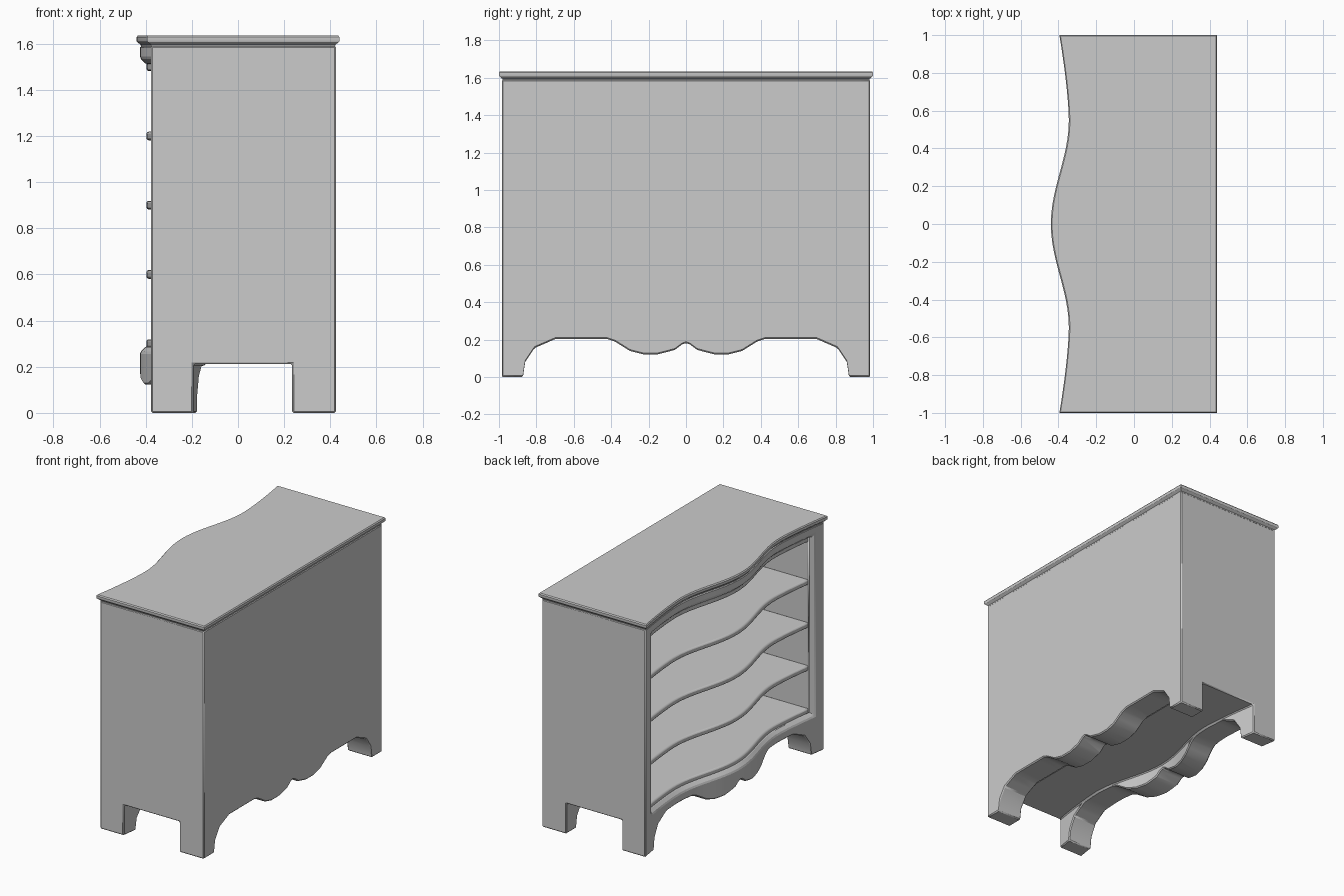
import bpy, bmesh, math

if "Cube" in bpy.data.objects:
    bpy.data.objects.remove(bpy.data.objects["Cube"], do_unlink=True)

grey = bpy.data.materials.new("plain grey")
grey.use_nodes = True
grey.diffuse_color = (0.6, 0.6, 0.6, 1)
grey.node_tree.nodes["Principled BSDF"].inputs["Base Color"].default_value = (0.6, 0.6, 0.6, 1)


def serpentine(y):
    """x of the wavy edge of the top at a given y."""
    a = abs(y)
    if a < 0.55:
        return -0.3925 - 0.0475 * math.cos(math.pi * a / 0.55)
    return -0.345 - 0.05 * ((a - 0.55) / 0.45) ** 1.5


def front(y):
    return serpentine(y) + 0.015


def loft(name, rings):
    """Skin closed rings of equal length and cap both ends."""
    bm = bmesh.new()
    loops = [[bm.verts.new(p) for p in ring] for ring in rings]
    n = len(loops[0])
    for a, b in zip(loops, loops[1:]):
        for i in range(n):
            j = (i + 1) % n
            bm.faces.new((a[i], a[j], b[j], b[i]))
    bm.faces.new(loops[0])
    bm.faces.new(loops[-1])
    bmesh.ops.recalc_face_normals(bm, faces=bm.faces)
    mesh = bpy.data.meshes.new(name)
    bm.to_mesh(mesh)
    bm.free()
    mesh.materials.append(grey)
    obj = bpy.data.objects.new(name, mesh)
    bpy.context.collection.objects.link(obj)
    return obj


def curtain(name, ys, xf, xb, zlo, zhi):
    """Slab running along y whose sides follow functions of y."""
    return loft(name, [[(xf(y), y, zlo(y)), (xb(y), y, zlo(y)),
                        (xb(y), y, zhi(y)), (xf(y), y, zhi(y))] for y in ys])


def const(v):
    return lambda y: v


def spread(w, n=40):
    return [w * (2 * i / n - 1) for i in range(n + 1)]


def activate(obj):
    bpy.ops.object.select_all(action='DESELECT')
    obj.select_set(True)
    bpy.context.view_layer.objects.active = obj


def cut(obj, cutter):
    cutter.hide_render = True
    mod = obj.modifiers.new("cut", 'BOOLEAN')
    mod.operation = 'DIFFERENCE'
    mod.solver = 'EXACT'
    mod.object = cutter
    activate(obj)
    bpy.ops.object.modifier_apply(modifier=mod.name)
    bpy.data.objects.remove(cutter, do_unlink=True)


def finish(obj, width, segments=2):
    if width:
        mod = obj.modifiers.new("soft edges", 'BEVEL')
        mod.width = width
        mod.segments = segments
        mod.limit_method = 'ANGLE'
        mod.angle_limit = math.radians(32)
        mod.use_clamp_overlap = False
    activate(obj)
    bpy.ops.object.shade_smooth_by_angle(angle=math.radians(30))


# Scalloped lower edge, centre to foot, mirrored in y
half = [(0, 0.182), (0.02, 0.175), (0.06, 0.145), (0.15, 0.122), (0.23, 0.122),
        (0.30, 0.14), (0.38, 0.19), (0.42, 0.203), (0.70, 0.203), (0.81, 0.155),
        (0.86, 0.08), (0.872, 0), (0.985, 0)]


def scallop(y):
    a = abs(y)
    for (y0, z0), (y1, z1) in zip(half, half[1:]):
        if a <= y1:
            return z0 + (z1 - z0) * (a - y0) / (y1 - y0)
    return 0


ys = [0]
for (y0, _), (y1, _) in zip(half, half[1:]):
    n = max(1, math.ceil((y1 - y0) / 0.06))
    ys += [y0 + (y1 - y0) * k / n for k in range(1, n)] + [y1]
ys = [-y for y in reversed(ys[1:])] + ys

# Carcass: solid body, then hollowed below and in front
BACK, LOW, HIGH, SIDE = 0.235, 0.29, 1.51, 0.875
carcass = curtain("carcass", ys, front, const(0.425), scallop, const(1.59))

cut(carcass, curtain("underside_cutter", spread(1.1), lambda y: front(max(-0.985, min(0.985, y))) + 0.183,
                     const(BACK), const(-0.1), const(0.212)))
cut(carcass, curtain("opening_cutter", [-SIDE, SIDE], const(-0.7), const(BACK),
                     const(LOW), const(HIGH)))

# Splayed chamfer around the opening, following the wavy front
flare = 1 + 0.06 / SIDE
rings = []
for y in spread(SIDE - 0.002):
    xo, xi, yo = front(y * flare) - 0.03, front(y) + 0.03, y * flare
    rings.append([(xo, yo, LOW - 0.058), (xi, y, LOW + 0.002),
                  (xi, y, HIGH - 0.002), (xo, yo, HIGH + 0.058)])
cut(carcass, loft("flare_cutter", rings))
finish(carcass, 0.007, 1)

# Shelves, including the bottom one and the strip under the top rail
for i in range(5):
    z = 0.3 + 0.3 * i
    shelf = curtain(f"shelf_{i + 1}", spread(SIDE + 0.005), lambda y: front(y) + 0.028,
                    const(BACK + 0.01), const(z - 0.019), const(z + 0.019))
    finish(shelf, 0.01)


# Moulded top with a wavy front edge
def top_ring(z, inset):
    edge = [(serpentine(y) + inset, y * (1 - inset), z) for y in spread(1)]
    return edge + [(0.44 - inset, 1 - inset, z), (0.44 - inset, inset - 1, z)]


top = loft("top", [top_ring(1.585, 0.02), top_ring(1.595, 0.018), top_ring(1.608, 0.002),
                   top_ring(1.614, 0), top_ring(1.628, 0), top_ring(1.635, 0.006)])
finish(top, 0)
